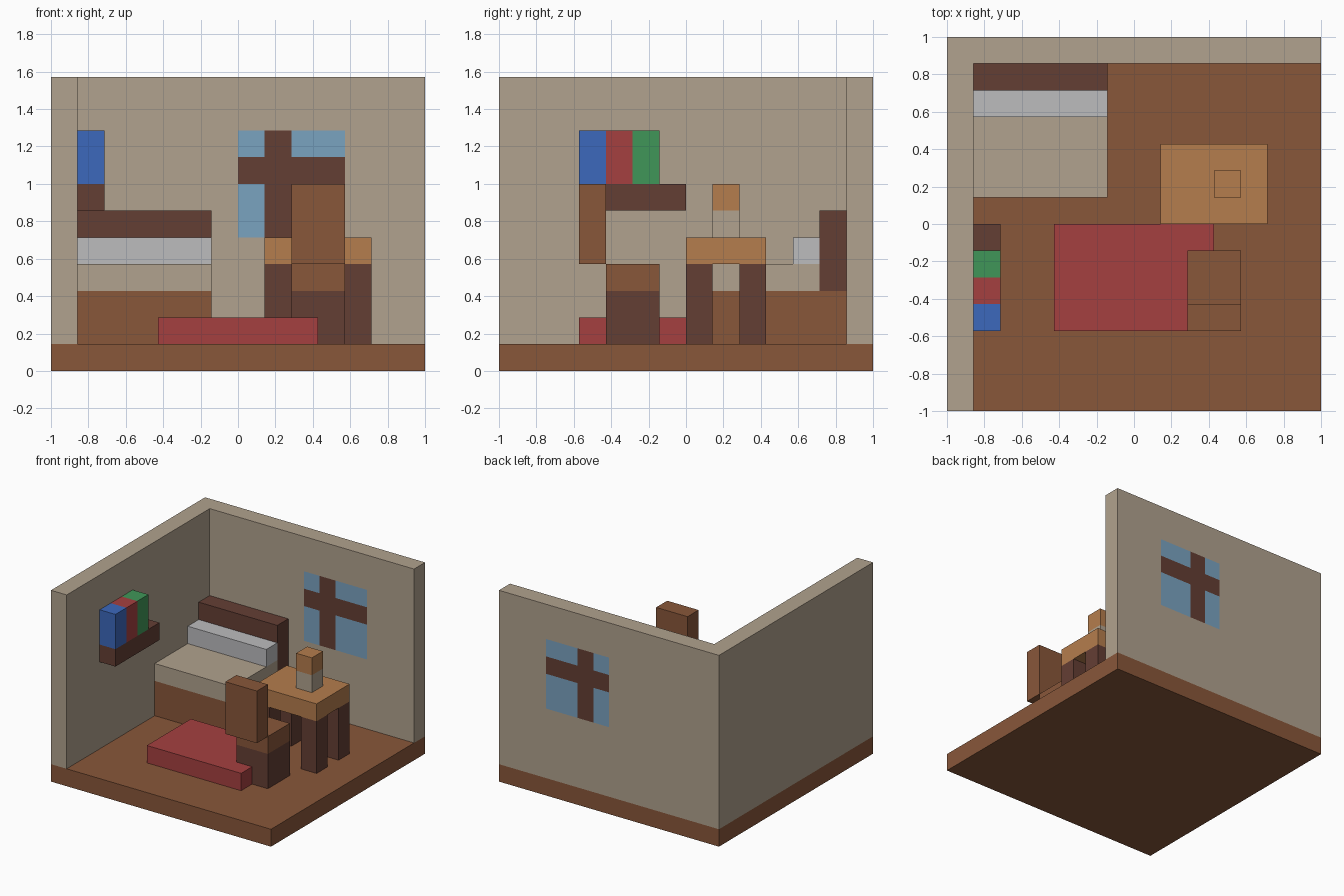
import bpy, bmesh

if "Cube" in bpy.data.objects:
    bpy.data.objects.remove(bpy.data.objects["Cube"], do_unlink=True)

U = 1 / 7  # grid module: the room is 14 modules wide and deep


def material(name, rgb):
    """Flat material from 8-bit sRGB values."""
    lin = [(c / 255 / 12.92) if c <= 10 else ((c / 255 + 0.055) / 1.055) ** 2.4 for c in rgb]
    m = bpy.data.materials.new(name)
    m.use_nodes = True
    m.diffuse_color = (*lin, 1)
    bsdf = next(n for n in m.node_tree.nodes if n.type == "BSDF_PRINCIPLED")
    bsdf.inputs["Base Color"].default_value = (*lin, 1)
    return m


PLASTER = material("warm_plaster", (177, 162, 142))
WOOD = material("brown_wood", (137, 87, 58))
DARK = material("dark_wood", (100, 62, 52))
TAN = material("tan_wood", (181, 125, 77))
RED = material("red", (165, 64, 64))
GREEN = material("green", (64, 150, 88))
BLUE = material("blue", (60, 104, 188))
WHITE = material("pillow_grey", (188, 188, 190))
GLASS = material("window_blue", (122, 163, 192))


def prism(name, outline, z0, z1, mat):
    """Extrude a counter-clockwise plan outline, in modules, from z0 to z1."""
    bm = bmesh.new()
    base = bm.faces.new([bm.verts.new(((x - 7) * U, (y - 7) * U, z0 * U)) for x, y in outline])
    ext = bmesh.ops.extrude_face_region(bm, geom=[base], use_keep_orig=True)
    top = [v for v in ext["geom"] if isinstance(v, bmesh.types.BMVert)]
    bmesh.ops.translate(bm, verts=top, vec=(0, 0, (z1 - z0) * U))
    bmesh.ops.recalc_face_normals(bm, faces=bm.faces)
    me = bpy.data.meshes.new(name)
    bm.to_mesh(me)
    bm.free()
    me.materials.append(mat)
    ob = bpy.data.objects.new(name, me)
    bpy.context.collection.objects.link(ob)
    return ob


def box(name, x, y, z, mat):
    """Box spanning the given module ranges."""
    return prism(name, [(x[0], y[0]), (x[1], y[0]), (x[1], y[1]), (x[0], y[1])], z[0], z[1], mat)


# Room shell: floor slab and L-shaped walls with a window opening
box("floor", (0, 14), (0, 14), (0, 1), WOOD)
walls = prism("walls", [(0, 0), (1, 0), (1, 13), (14, 13), (14, 14), (0, 14)], 1, 11, PLASTER)
cutter = box("window_cutter", (7, 11), (12.5, 14.5), (5, 9), PLASTER)
cutter.hide_render = True
cut = walls.modifiers.new("window_opening", "BOOLEAN")
cut.operation, cut.solver, cut.object = "DIFFERENCE", "EXACT", cutter
bpy.context.view_layer.objects.active = walls
bpy.ops.object.modifier_apply(modifier=cut.name)
bpy.data.objects.remove(cutter, do_unlink=True)

# Window: upright and crossbars, with panes flush to the wall
box("window_upright", (8, 9), (13, 14), (5, 9), DARK)
for side, x in (("right", (7, 8)), ("left", (9, 11))):
    box(f"window_crossbar_{side}", x, (13, 14), (7, 8), DARK)
    box(f"window_pane_lower_{side}", x, (13, 14), (5, 7), GLASS)
    box(f"window_pane_upper_{side}", x, (13, 14), (8, 9), GLASS)

# Bed
box("bed_frame", (1, 6), (8, 13), (1, 3), WOOD)
box("mattress", (1, 6), (8, 12), (3, 4), PLASTER)
box("pillow", (1, 6), (11, 12), (4, 5), WHITE)
box("headboard", (1, 6), (12, 13), (3, 6), DARK)

# Wall shelf with three books
box("shelf", (1, 2), (3, 7), (6, 7), DARK)
for i, (label, mat) in enumerate((("blue", BLUE), ("red", RED), ("green", GREEN))):
    box(f"book_{label}", (1, 2), (3 + i, 4 + i), (7, 9), mat)

# Rug
box("rug", (4, 10), (3, 7), (1, 2), RED)

# Desk with four legs
box("desk_top", (8, 12), (7, 10), (4, 5), TAN)
for side, x in (("right", 8), ("left", 11)):
    for end, y in (("front", 7), ("back", 9)):
        box(f"desk_leg_{end}_{side}", (x, x + 1), (y, y + 1), (1, 4), DARK)

# Lamp on the desk
box("lamp_stem", (10, 11), (8, 9), (5, 6), PLASTER)
box("lamp_shade", (10, 11), (8, 9), (6, 7), TAN)

# Chair
box("chair_base", (9, 11), (4, 6), (1, 3), DARK)
box("chair_seat", (9, 11), (4, 6), (3, 4), WOOD)
box("chair_back", (9, 11), (3, 4), (4, 7), WOOD)
